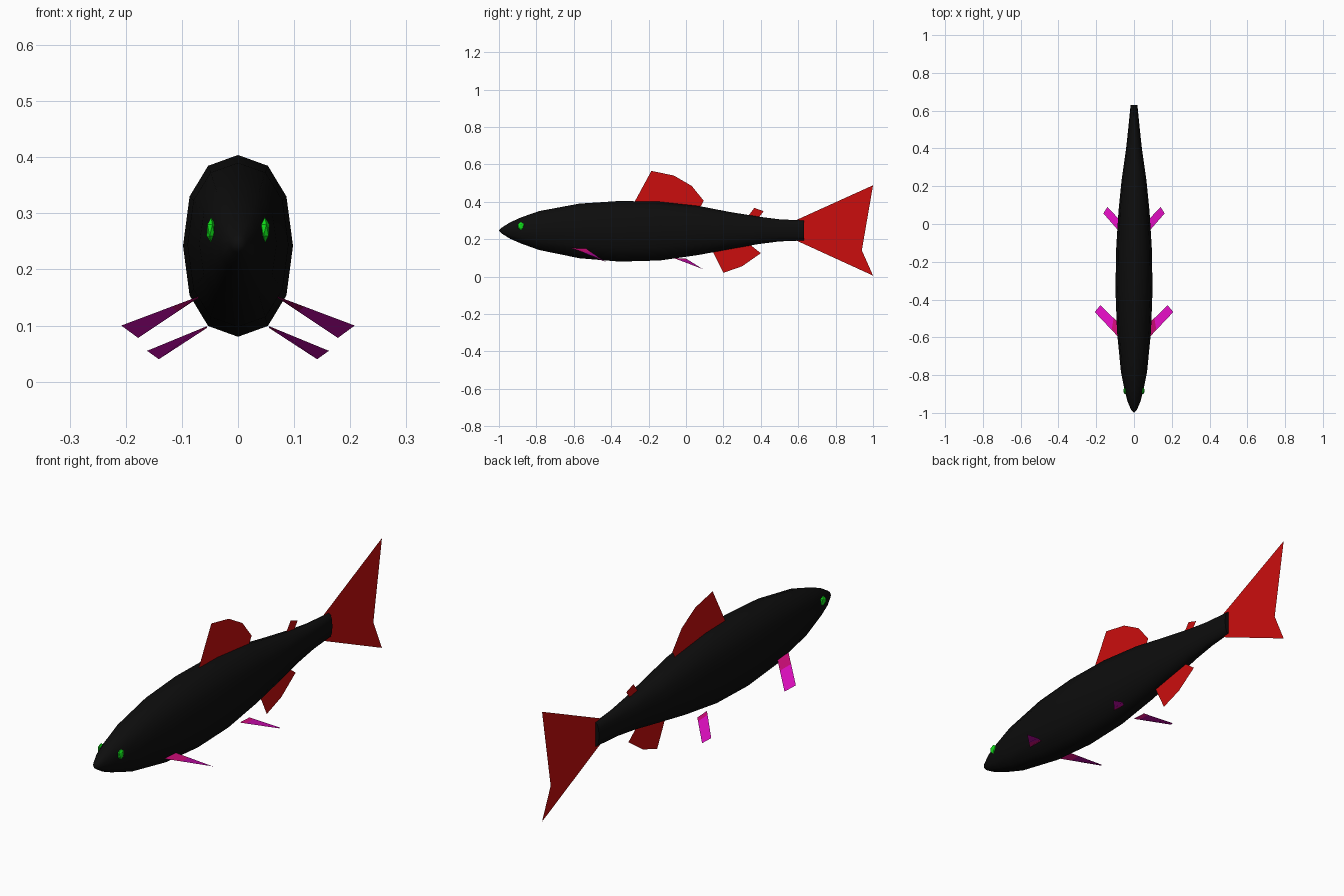
import bpy
import bmesh
import math
from mathutils import Vector

cube = bpy.data.objects.get("Cube")
if cube:
    bpy.data.objects.remove(cube, do_unlink=True)


def material(name, color):
    mat = bpy.data.materials.new(name)
    mat.use_nodes = True
    mat.diffuse_color = (*color, 1)
    mat.node_tree.nodes["Principled BSDF"].inputs["Base Color"].default_value = (*color, 1)
    return mat


black = material("black", (0.004, 0.004, 0.004))
red = material("red", (0.6, 0.004, 0.004))
magenta = material("magenta", (0.7, 0.004, 0.5))
crimson = material("crimson pink", (0.65, 0.004, 0.2))
green = material("green", (0.005, 0.75, 0.01))


def make_object(name, bm, *mats):
    mesh = bpy.data.meshes.new(name)
    bm.to_mesh(mesh)
    bm.free()
    obj = bpy.data.objects.new(name, mesh)
    bpy.context.collection.objects.link(obj)
    for mat in mats:
        mesh.materials.append(mat)
    return obj


# Body: stations of (y, half width, bottom, top) joined by twelve-sided rings
stations = [
    (-0.985, 0.015, 0.23, 0.262), (-0.94, 0.034, 0.202, 0.29),
    (-0.88, 0.05, 0.176, 0.317), (-0.785, 0.069, 0.142, 0.35),
    (-0.57, 0.09, 0.098, 0.39), (-0.355, 0.098, 0.08, 0.404),
    (-0.14, 0.095, 0.086, 0.4), (0.07, 0.082, 0.116, 0.377),
    (0.23, 0.066, 0.146, 0.346), (0.39, 0.043, 0.174, 0.32),
    (0.5, 0.031, 0.188, 0.306), (0.63, 0.018, 0.193, 0.3),
]
SIDES = 12


def bulge(v):
    return math.copysign(abs(v) ** 0.88, v) if abs(v) > 0.001 else 0


bm = bmesh.new()
rings = []
for y, half, low, high in stations:
    ring = []
    for i in range(SIDES):
        a = math.tau * i / SIDES
        z = (low + high) / 2 + bulge(math.sin(a)) * (high - low) / 2
        ring.append(bm.verts.new((bulge(math.cos(a)) * half, y, z)))
    rings.append(ring)
for r0, r1 in zip(rings, rings[1:]):
    for i in range(SIDES):
        j = (i + 1) % SIDES
        bm.faces.new((r0[i], r0[j], r1[j], r1[i]))
nose = bm.verts.new((0, -1, 0.246))
for i in range(SIDES):
    bm.faces.new((rings[0][(i + 1) % SIDES], rings[0][i], nose))
bm.faces.new(rings[-1])
bmesh.ops.recalc_face_normals(bm, faces=bm.faces)
body = make_object("body", bm, black)
bpy.context.view_layer.objects.active = body
body.select_set(True)
bpy.ops.object.shade_smooth_by_angle(angle=math.radians(50))
body.select_set(False)


# Flat fins on the centre plane, outlined as (y, z)
def flat_fin(name, outline):
    bm = bmesh.new()
    bm.faces.new([bm.verts.new((0, y, z)) for y, z in outline])
    bmesh.ops.triangulate(bm, faces=bm.faces)
    return make_object(name, bm, red)


flat_fin("dorsal_fin", [(-0.28, 0.39), (-0.185, 0.565), (-0.065, 0.54),
                        (0.03, 0.485), (0.095, 0.405), (0.07, 0.36)])
flat_fin("adipose_fin", [(0.33, 0.32), (0.365, 0.367), (0.415, 0.35), (0.385, 0.31)])
flat_fin("anal_fin", [(0.14, 0.14), (0.2, 0.02), (0.3, 0.055), (0.4, 0.125), (0.33, 0.18)])
flat_fin("tail_fin", [(0.585, 0.3), (1, 0.488), (0.94, 0.35), (0.82, 0.305),
                      (0.765, 0.29), (0.74, 0.245), (0.765, 0.2), (0.825, 0.185),
                      (0.94, 0.14), (1, 0.005), (0.585, 0.195), (0.63, 0.225),
                      (0.67, 0.243), (0.63, 0.265)])


# Paired fins: a base edge and a tip edge, with a coloured strip at the root
def paired_fin(name, base, tip, root):
    for side, sign in (("left", 1), ("right", -1)):
        bm = bmesh.new()
        rows = []
        for t in (0, root, 1):
            row = [Vector(b).lerp(Vector(e), t) for b, e in zip(base, tip)]
            rows.append([bm.verts.new((sign * p.x, p.y, p.z)) for p in row])
        for k, (a, b) in enumerate(zip(rows, rows[1:])):
            bm.faces.new((a[0], b[0], b[1], a[1])).material_index = k
        bmesh.ops.recalc_face_normals(bm, faces=bm.faces)
        make_object(f"{side}_{name}", bm, crimson, magenta)


paired_fin("pectoral_fin", [(0.07, -0.612, 0.152), (0.07, -0.535, 0.15)],
           [(0.208, -0.466, 0.1), (0.178, -0.43, 0.078)], 0.35)
paired_fin("pelvic_fin", [(0.055, -0.067, 0.099), (0.055, 0, 0.096)],
           [(0.162, 0.056, 0.055), (0.141, 0.09, 0.04)], 0.15)

# Eyes: thin discs set in the sides of the head
for side, sign in (("left", 1), ("right", -1)):
    bm = bmesh.new()
    bmesh.ops.create_icosphere(bm, subdivisions=1, radius=1)
    bmesh.ops.scale(bm, vec=(0.009, 0.019, 0.023), verts=bm.verts)
    eye = make_object(f"{side}_eye", bm, green)
    eye.location = (sign * 0.048, -0.883, 0.27)
